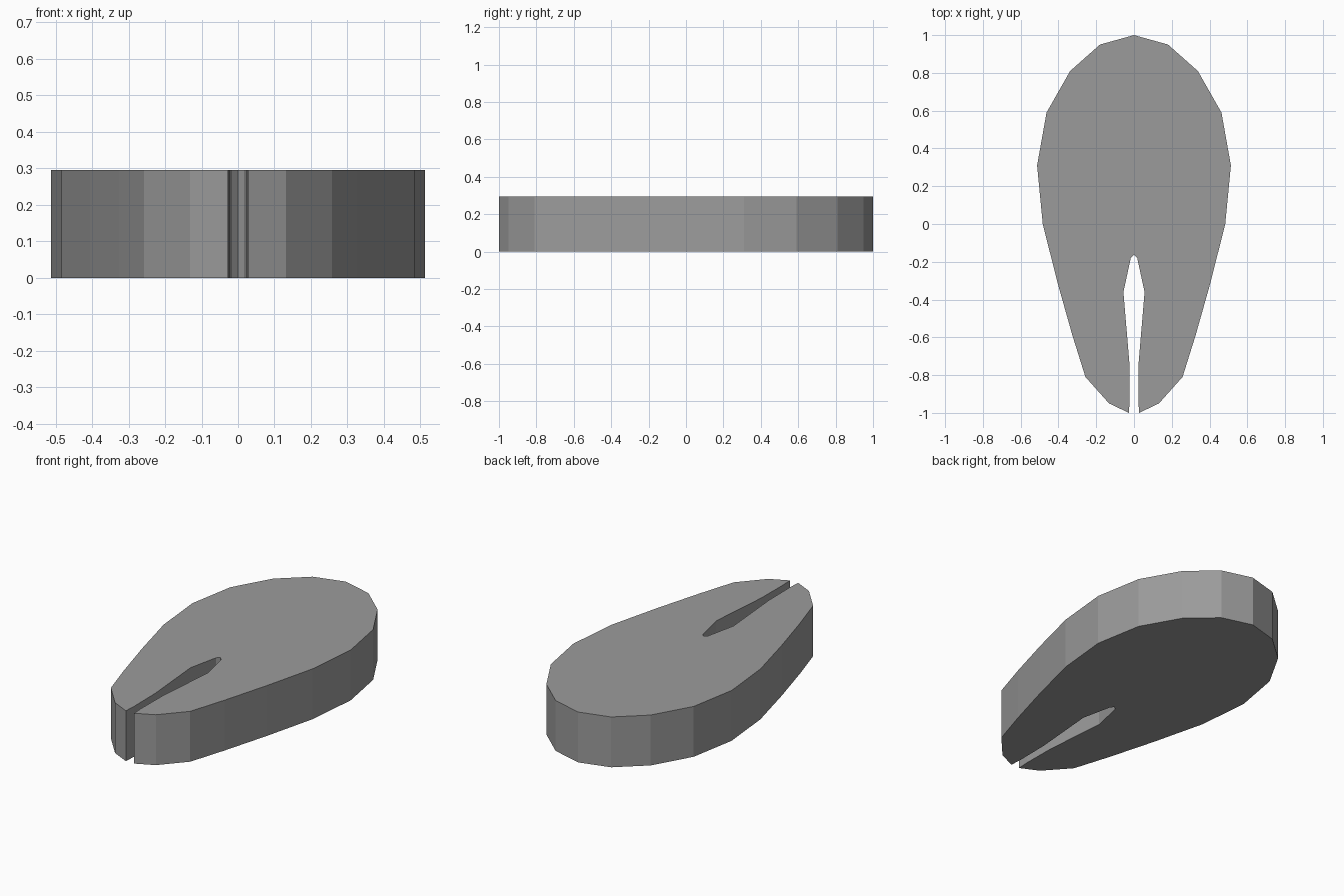
import bpy
import bmesh

HEIGHT = 0.295

cube = bpy.data.objects.get("Cube")
if cube:
    bpy.data.objects.remove(cube, do_unlink=True)

grey = bpy.data.materials.new("mid_grey")
grey.use_nodes = True
colour = (0.33, 0.33, 0.33, 1)
grey.diffuse_color = colour
grey.node_tree.nodes["Principled BSDF"].inputs["Base Color"].default_value = colour

# Left half of the plan: outer edge from back to front
outer = [(0, 1), (0.18, 0.95), (0.338, 0.81), (0.463, 0.59), (0.513, 0.31),
         (0.483, 0), (0.405, -0.31), (0.326, -0.59), (0.257, -0.81),
         (0.132, -0.95), (0.027, -1)]
# Left wall of the slot, from its mouth to its closed end
slot = [(0.023, -0.93), (0.025, -0.73), (0.056, -0.36), (0.017, -0.18), (0, -0.163)]

half = outer + slot
mirrored = [(-x, y) for x, y in reversed(half[1:-1])]

# Slab: the mirrored outline raised to full height
bm = bmesh.new()
base = bm.faces.new([bm.verts.new((x, y, 0)) for x, y in half + mirrored])
raised = bmesh.ops.extrude_face_region(bm, geom=[base], use_keep_orig=True)
top_verts = [g for g in raised["geom"] if isinstance(g, bmesh.types.BMVert)]
bmesh.ops.translate(bm, verts=top_verts, vec=(0, 0, HEIGHT))
bmesh.ops.recalc_face_normals(bm, faces=bm.faces)

mesh = bpy.data.meshes.new("slotted_slab")
bm.to_mesh(mesh)
bm.free()
mesh.materials.append(grey)
slab = bpy.data.objects.new("slotted_slab", mesh)
bpy.context.collection.objects.link(slab)
